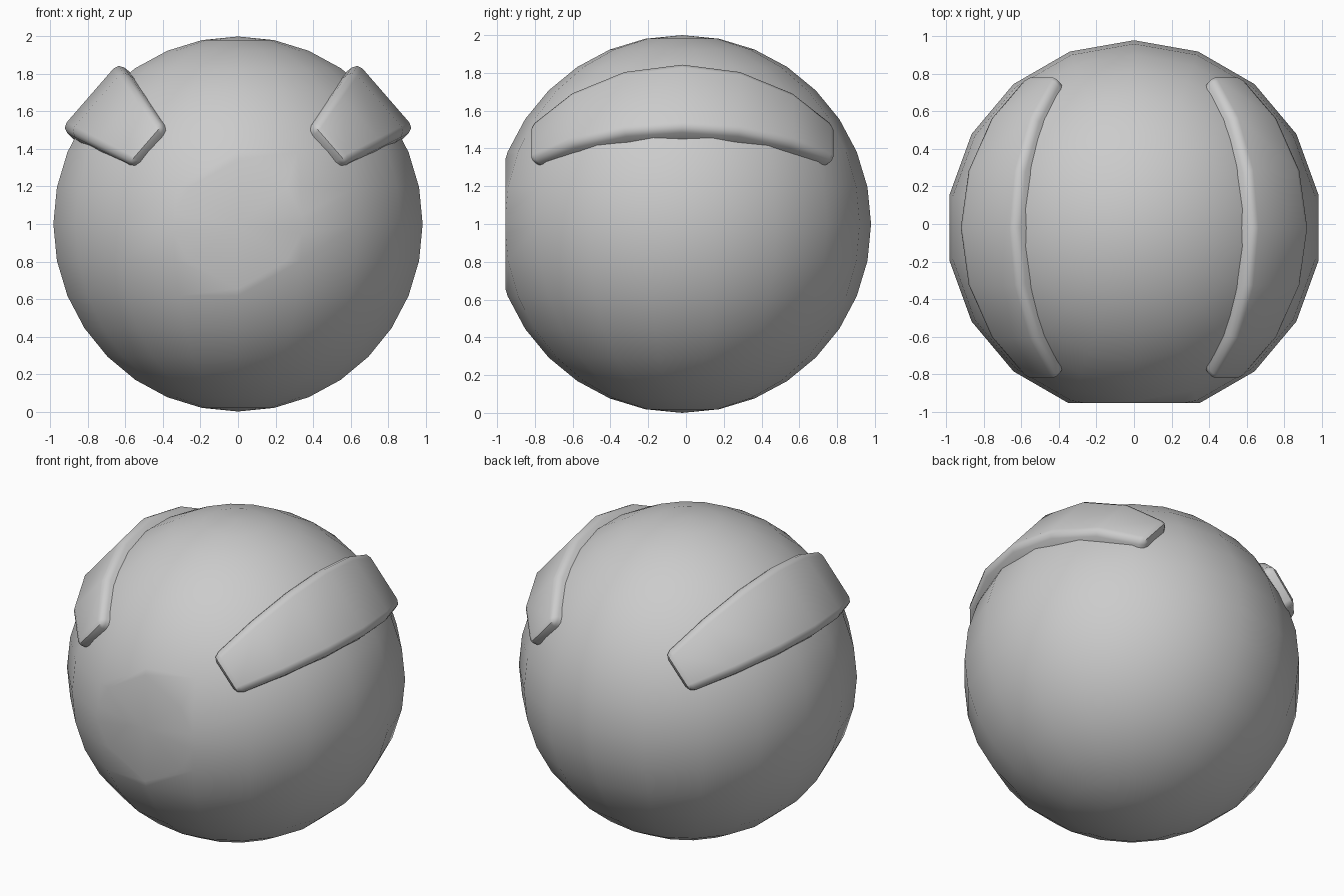
import bpy, bmesh, math
from mathutils import Vector

if "Cube" in bpy.data.objects:
    bpy.data.objects.remove(bpy.data.objects["Cube"])

CENTRE = Vector((0, -0.02, 1))

grey = bpy.data.materials.new("mid_grey")
grey.diffuse_color = (0.6, 0.6, 0.6, 1)
grey.use_nodes = True
grey.node_tree.nodes["Principled BSDF"].inputs["Base Color"].default_value = grey.diffuse_color


def finish(name, bm):
    bmesh.ops.recalc_face_normals(bm, faces=bm.faces)
    me = bpy.data.meshes.new(name)
    bm.to_mesh(me)
    bm.free()
    ob = bpy.data.objects.new(name, me)
    bpy.context.collection.objects.link(ob)
    me.materials.append(grey)
    bpy.ops.object.select_all(action='DESELECT')
    ob.select_set(True)
    bpy.context.view_layer.objects.active = ob
    return ob


# Ball with a small flattened cap at the front
bm = bmesh.new()
bmesh.ops.create_uvsphere(bm, u_segments=18, v_segments=16, radius=1.0)
bmesh.ops.translate(bm, verts=bm.verts, vec=CENTRE)
cut = bmesh.ops.bisect_plane(
    bm, geom=bm.verts[:] + bm.edges[:] + bm.faces[:], dist=1e-4,
    plane_co=(0, -0.955, 0), plane_no=(0, -1, 0), clear_outer=True)
rim = [e for e in cut["geom_cut"] if isinstance(e, bmesh.types.BMEdge)]
cap = bmesh.ops.contextual_create(bm, geom=rim)["faces"]
bmesh.ops.poke(bm, faces=cap)
finish("ball", bm)
bpy.ops.object.shade_smooth_by_angle(angle=math.radians(45))


# Curved bar hugging the ball front to back, widest in the middle
def curved_bar(name, side):
    tilt = math.radians(41)
    out = Vector((side * math.cos(tilt), 0, math.sin(tilt)))
    across = Vector((-side * math.sin(tilt), 0, math.cos(tilt)))
    bm = bmesh.new()
    rings = []
    for i in range(7):
        a = math.radians(51.5) * (i - 3) / 3
        half = 0.138 + 0.27 * (math.cos(a) - 0.63)
        ring = []
        for r, s in ((0.84, -1), (1.045, -1), (1.045, 1), (0.84, 1)):
            w = s * half * (1.0 if r < 1 else 0.97)
            ring.append(bm.verts.new(
                CENTRE + out * (r * math.cos(a)) + across * w
                + Vector((0, r * math.sin(a), 0))))
        rings.append(ring)
    for p, q in zip(rings, rings[1:]):
        for k in range(4):
            n = (k + 1) % 4
            bm.faces.new((p[k], p[n], q[n], q[k]))
    bm.faces.new(rings[0])
    bm.faces.new(rings[-1])
    ob = finish(name, bm)
    bevel = ob.modifiers.new("rounded_edges", 'BEVEL')
    bevel.width = 0.04
    bevel.segments = 2
    bevel.limit_method = 'ANGLE'
    bevel.angle_limit = math.radians(40)
    bpy.ops.object.modifier_apply(modifier=bevel.name)
    bpy.ops.object.shade_smooth_by_angle(angle=math.radians(50))


curved_bar("right_bar", 1)
curved_bar("left_bar", -1)
